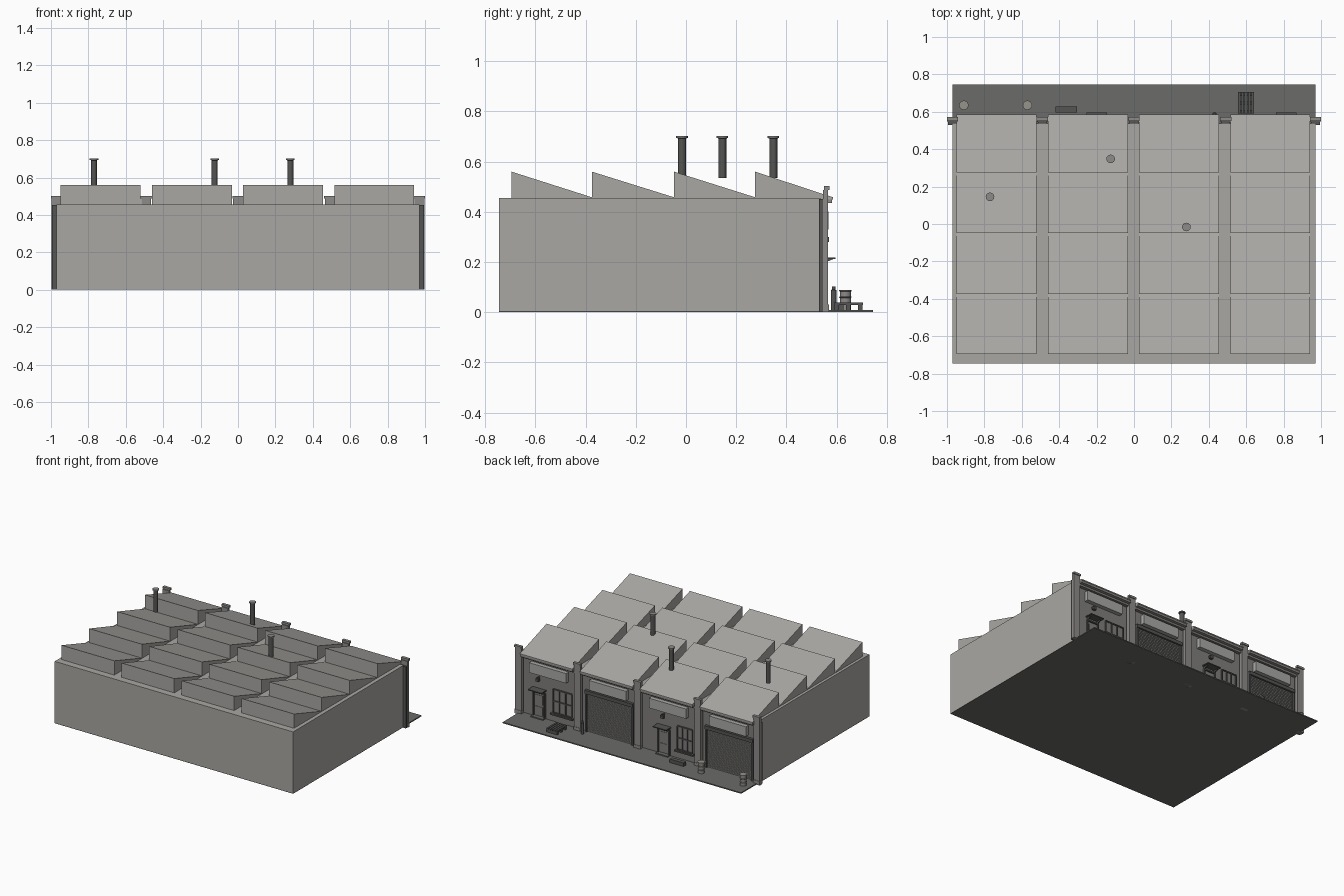
import bpy, bmesh, math

if "Cube" in bpy.data.objects:
    bpy.data.objects.remove(bpy.data.objects["Cube"])


def material(name, r, g, b):
    m = bpy.data.materials.new(name)
    m.diffuse_color = (r, g, b, 1)
    m.use_nodes = True
    m.node_tree.nodes["Principled BSDF"].inputs["Base Color"].default_value = m.diffuse_color
    return m


RENDER = material("pale_render", 0.40, 0.39, 0.365)
ROOF = material("roof_sheet", 0.40, 0.39, 0.37)
FRONT = material("shop_wall", 0.22, 0.21, 0.20)
PIER = material("pier_stone", 0.27, 0.26, 0.25)
PAVING = material("paving", 0.145, 0.145, 0.14)
DARK = material("dark_metal", 0.09, 0.09, 0.088)
STEEL = material("shutter_steel", 0.28, 0.275, 0.26)
SIGN = material("sign_panel", 0.40, 0.40, 0.385)
DRUM = material("drum_metal", 0.30, 0.295, 0.26)


def mesh_object(name, bm, mat):
    bmesh.ops.recalc_face_normals(bm, faces=bm.faces[:])
    me = bpy.data.meshes.new(name)
    bm.to_mesh(me)
    bm.free()
    me.materials.append(mat)
    ob = bpy.data.objects.new(name, me)
    bpy.context.collection.objects.link(ob)
    return ob


def add_box(bm, x0, x1, y0, y1, z0, z1):
    vs = bmesh.ops.create_cube(bm, size=1)["verts"]
    for v in vs:
        v.co = (x1 if v.co.x > 0 else x0, y1 if v.co.y > 0 else y0, z1 if v.co.z > 0 else z0)


def boxes(name, mat, *bs):
    bm = bmesh.new()
    for b in bs:
        add_box(bm, *b)
    return mesh_object(name, bm, mat)


def prism(name, mat, profile, x0, x1):
    """Extrude a (y, z) profile along x."""
    bm = bmesh.new()
    f = bm.faces.new([bm.verts.new((x0, y, z)) for y, z in profile])
    ext = bmesh.ops.extrude_face_region(bm, geom=[f])["geom"]
    for v in ext:
        if isinstance(v, bmesh.types.BMVert):
            v.co.x = x1
    return mesh_object(name, bm, mat)


def lathe(name, mat, x, y, profile, n=16):
    """Turn an (r, z) profile about a vertical axis."""
    bm = bmesh.new()
    rings = [[bm.verts.new((x + r * math.cos(2 * math.pi * i / n),
                            y + r * math.sin(2 * math.pi * i / n), z)) for i in range(n)]
             for r, z in profile]
    for a, b in zip(rings, rings[1:]):
        for i in range(n):
            bm.faces.new((a[i], a[(i + 1) % n], b[(i + 1) % n], b[i]))
    bm.faces.new(rings[0])
    bm.faces.new(rings[-1])
    return mesh_object(name, bm, mat)


WALL = 0.535   # plane of the shop wall
BAYS = [(-0.95, -0.52), (-0.46, -0.032), (0.028, 0.455), (0.515, 0.942)]

# Main hall, shop wall skin, ground slab with pavement
boxes("hall", RENDER, (-0.97, 0.97, -0.745, WALL, 0.004, 0.455))
boxes("shop_wall", FRONT, (-0.968, 0.968, WALL - 0.01, WALL + 0.002, 0.006, 0.453))
boxes("ground_slab", PAVING, (-0.97, 0.97, -0.745, 0.745, 0, 0.004),
      (-0.97, 0.97, WALL, 0.745, 0.004, 0.008))

# Sawtooth roof, four rows by four bays
TEETH = [(-0.695, -0.375), (-0.375, -0.048), (-0.048, 0.275), (0.275, 0.585)]
for x0, x1 in BAYS:
    for y0, y1 in TEETH:
        prism("roof_tooth", ROOF, [(y0, 0.45), (y0, 0.56), (y1, 0.458), (y1, 0.45)], x0, x1)

# Roof vents
for x, y in [(-0.77, 0.145), (-0.125, 0.348), (0.28, -0.016)]:
    lathe("roof_vent", DARK, x, y, [(0.016, 0.535), (0.016, 0.692), (0.023, 0.695)])
    lathe("vent_cap", PIER, x, y, [(0.023, 0.695), (0.023, 0.702)])

# Pilasters with base and cap
for x in (-0.97, -0.49, 0, 0.49, 0.97):
    boxes("pilaster", PIER,
          (x - 0.026, x + 0.026, 0.545, 0.566, 0, 0.487),
          (x - 0.028, x + 0.028, 0.545, 0.569, 0, 0.03),
          (x - 0.03, x + 0.03, 0.55, 0.572, 0.487, 0.502))
    boxes("pilaster_core", DARK, (x - 0.024, x + 0.024, 0.53, 0.545, 0, 0.452))


def shutter(x0, x1):
    # Frame and fine roller slats
    boxes("shutter_frame", DARK,
          (x0 - 0.015, x0, WALL, 0.552, 0.008, 0.31),
          (x1, x1 + 0.015, WALL, 0.552, 0.008, 0.31),
          (x0 - 0.015, x1 + 0.015, WALL, 0.558, 0.29, 0.315))
    boxes("shutter_slats", STEEL, *[(x0, x1, WALL, 0.543, 0.012 + i * 0.0112, 0.02 + i * 0.0112)
                                    for i in range(25)])


def entrance(door_x, w0, w1):
    # Door with frame and step
    d0, d1 = door_x - 0.04, door_x + 0.04
    boxes("door", FRONT, (d0, d1, WALL, 0.54, 0.008, 0.185),
          (d0 + 0.012, d1 - 0.012, WALL, 0.543, 0.1, 0.17),
          (d0 + 0.012, d1 - 0.012, WALL, 0.543, 0.025, 0.085))
    boxes("door_frame", DARK, (d0 - 0.01, d0, WALL, 0.55, 0.008, 0.195),
          (d1, d1 + 0.01, WALL, 0.55, 0.008, 0.195),
          (d0 - 0.01, d1 + 0.01, WALL, 0.55, 0.185, 0.195))
    boxes("door_step", PAVING, (d0 - 0.01, d1 + 0.01, WALL, 0.57, 0, 0.016))
    # Flat canopy on brackets
    boxes("door_canopy", DARK, (door_x - 0.055, door_x + 0.055, WALL, 0.595, 0.212, 0.219))
    for s in (-0.042, 0.042):
        prism("canopy_bracket", DARK, [(WALL, 0.212), (0.587, 0.212), (WALL, 0.19)],
              door_x + s - 0.003, door_x + s + 0.003)
    # Window with pane, glazing bars and sill
    z0, z1, t = 0.075, 0.245, 0.008
    boxes("window_pane", FRONT, (w0, w1, WALL, 0.54, z0, z1))
    bars = [(w0 + (w1 - w0) * i / 3 - t / 2, w0 + (w1 - w0) * i / 3 + t / 2, WALL, 0.547, z0, z1)
            for i in range(4)]
    bars += [(w0, w1, WALL, 0.547, z - t / 2, z + t / 2) for z in (z0, 0.16, z1)]
    boxes("window_frame", DARK, *bars)
    boxes("window_sill", DARK, (w0 - 0.015, w1 + 0.015, WALL, 0.56, z0 - 0.014, z0 - 0.004))
    # Wall lamp above the door
    boxes("wall_lamp", DARK, (door_x - 0.005, door_x + 0.005, WALL, 0.565, 0.3, 0.307),
          (door_x - 0.012, door_x + 0.012, 0.55, 0.57, 0.28, 0.3))


for i, (x0, x1) in enumerate(BAYS):
    c = (x0 + x1) / 2
    # Fascia beam, gutter and blank sign board
    boxes("fascia_beam", FRONT, (x0, x1, WALL, 0.56, 0.42, 0.452))
    boxes("gutter", PIER, (x0, x1, 0.555, 0.582, 0.435, 0.452))
    boxes("sign_board", SIGN, (c - 0.15, c + 0.15, WALL, 0.568, 0.33, 0.402))
    if i % 2 == 0:
        shutter(c - 0.18, c + 0.18)
entrance(-0.2, -0.43, -0.31)
entrance(0.815, 0.55, 0.7)

# Barrels on the pavement
for x in (-0.91, -0.57):
    p = [(0.022, 0.008), (0.022, 0.03), (0.025, 0.033), (0.022, 0.036), (0.022, 0.057),
         (0.025, 0.06), (0.022, 0.063), (0.022, 0.082), (0.025, 0.084)]
    lathe("barrel", PIER, x, 0.635, p)
    lathe("barrel_lid", DRUM, x, 0.635, [(0.025, 0.084), (0.025, 0.088)])

# Bollard
lathe("bollard", DARK, 0.43, 0.588,
      [(0.011, 0.008), (0.011, 0.088), (0.007, 0.09), (0.007, 0.102)], 12)

# Pallet of planks on cross runners
boxes("pallet", DARK,
      *[(0.556 + i * 0.018, 0.57 + i * 0.018, 0.59, 0.705, 0.028, 0.038) for i in range(5)],
      *[(0.556, 0.642, y, y + 0.018, 0.008, 0.028) for y in (0.592, 0.638, 0.685)])

# Low crate under the window
boxes("crate", DARK, (-0.42, -0.305, 0.597, 0.628, 0.008, 0.034))
